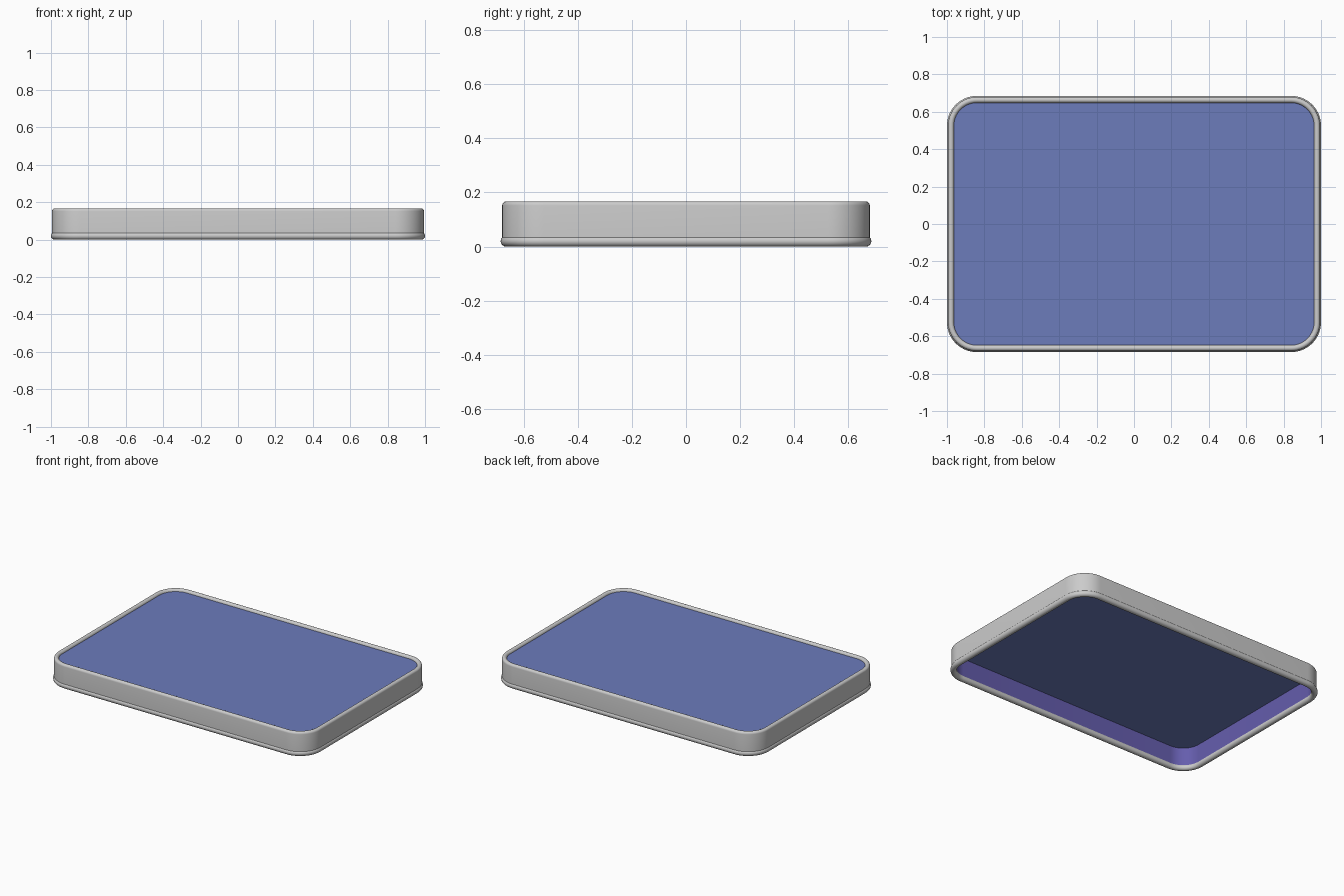
import bpy, bmesh
from math import cos, sin, pi

if "Cube" in bpy.data.objects:
    bpy.data.objects.remove(bpy.data.objects["Cube"])

HX, HY, R = 1.0, 0.685, 0.16     # outer half sizes and corner radius
ARC = 14                         # segments per rounded corner


def outline(inset, z):
    """Rounded rectangle, counter-clockwise, pulled in by inset."""
    pts = []
    r = R - inset
    for k, (sx, sy) in enumerate([(1, 1), (-1, 1), (-1, -1), (1, -1)]):
        for i in range(ARC + 1):
            a = (k + i / ARC) * pi / 2
            pts.append((sx * (HX - R) + r * cos(a), sy * (HY - R) + r * sin(a), z))
    return pts


def finish(name, bm, color=None):
    me = bpy.data.meshes.new(name)
    bm.to_mesh(me)
    bm.free()
    ob = bpy.data.objects.new(name, me)
    bpy.context.collection.objects.link(ob)
    if color:
        mat = bpy.data.materials.new(name + "_colour")
        mat.diffuse_color = (*color, 1)
        mat.use_nodes = True
        mat.node_tree.nodes["Principled BSDF"].inputs["Base Color"].default_value = mat.diffuse_color
        me.materials.append(mat)
    bpy.ops.object.select_all(action='DESELECT')
    ob.select_set(True)
    bpy.context.view_layer.objects.active = ob
    bpy.ops.object.shade_smooth_by_angle(angle=0.7)
    return ob


def sweep(name, profile, closed=False, color=None):
    """Sweep an (inset, z) profile round the outline."""
    bm = bmesh.new()
    loops = [[bm.verts.new(p) for p in outline(*q)] for q in profile]
    if closed:
        loops.append(loops[0])
    for a, b in zip(loops, loops[1:]):
        n = len(a)
        for i in range(n):
            j = (i + 1) % n
            bm.faces.new((a[i], a[j], b[j], b[i]))
    return finish(name, bm, color)


# Outer wall rolling over into a half-round top rim
rim_r, rim_z = 0.0155, 0.152
rim = [(0.0215 - rim_r * cos(t * pi / 10), rim_z + rim_r * sin(t * pi / 10))
       for t in range(11)]
sweep("outer_wall", [(0.006, 0.02)] + rim)

# Round bead along the bottom edge
sweep("bottom_bead", [(0.02 - 0.02 * cos(t * pi / 8), 0.02 + 0.02 * sin(t * pi / 8))
                      for t in range(16)], closed=True)

# Inner wall, seen from below
sweep("inner_wall", [(0.037, rim_z), (0.037, 0.02)], color=(0.13, 0.11, 0.42))

# Flat top panel just below the rim
bm = bmesh.new()
bm.faces.new([bm.verts.new(p) for p in outline(0.037, rim_z)])
finish("top_panel", bm, (0.15, 0.2, 0.5))
